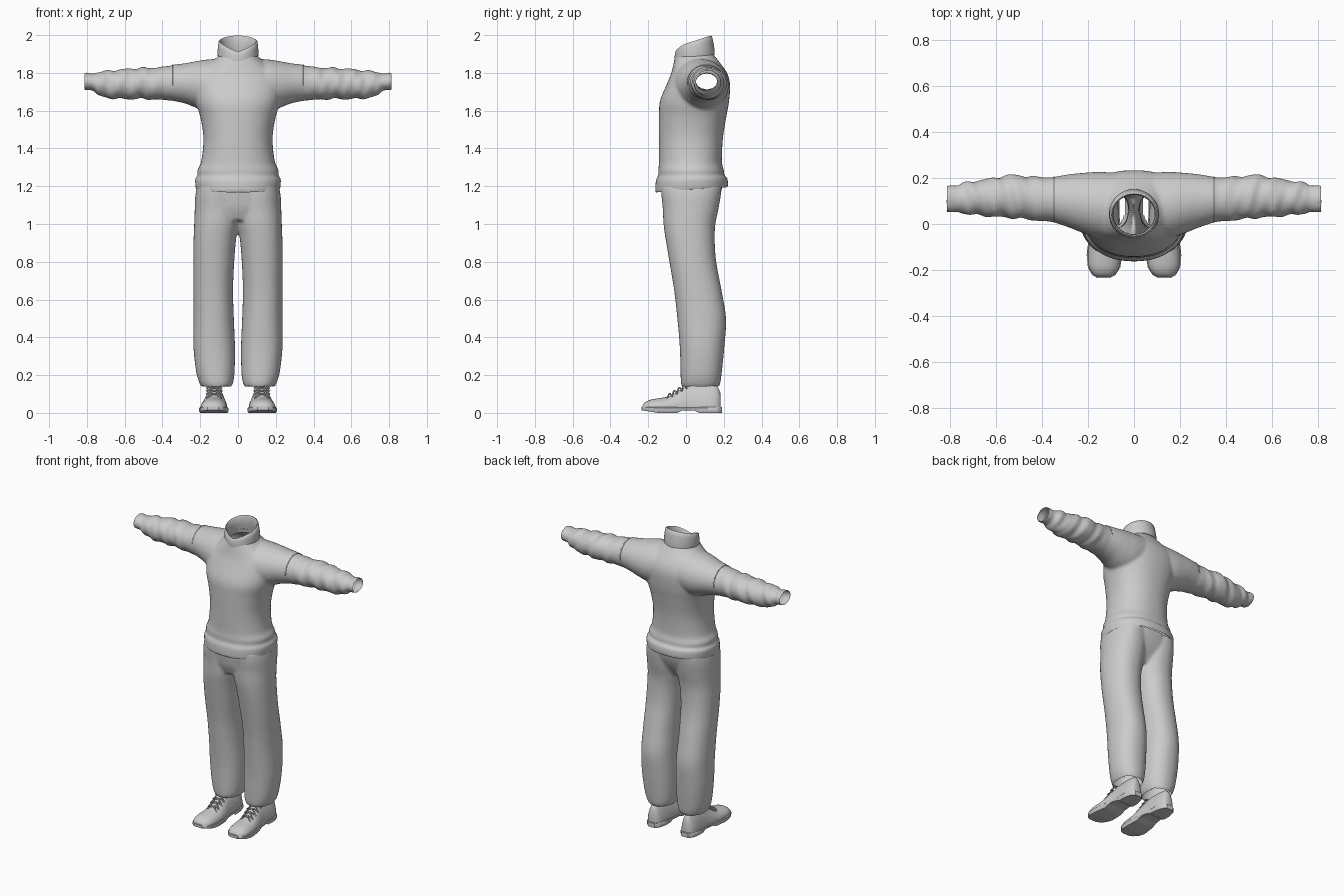
import bpy, bmesh, math
from mathutils import Vector

if "Cube" in bpy.data.objects:
    bpy.data.objects.remove(bpy.data.objects["Cube"])

grey = bpy.data.materials.new("plain grey")
grey.diffuse_color = (0.6, 0.6, 0.6, 1)
grey.use_nodes = True
grey.node_tree.nodes["Principled BSDF"].inputs["Base Color"].default_value = grey.diffuse_color


def finish(name, bm, angle=50):
    bmesh.ops.recalc_face_normals(bm, faces=bm.faces)
    me = bpy.data.meshes.new(name)
    bm.to_mesh(me)
    bm.free()
    me.materials.append(grey)
    ob = bpy.data.objects.new(name, me)
    bpy.context.collection.objects.link(ob)
    bpy.ops.object.select_all(action='DESELECT')
    ob.select_set(True)
    bpy.context.view_layer.objects.active = ob
    bpy.ops.object.shade_smooth_by_angle(angle=math.radians(angle))
    return ob


def blend(p, k, f):
    """Smooth interpolation through the section list."""
    a, b, c, d = (p[min(max(k + i, 0), len(p) - 1)] for i in (-1, 0, 1, 2))
    return [0.5 * (2 * q + (r - o) * f + (2 * o - 5 * q + 4 * r - s) * f * f
            + (3 * q - o - 3 * r + s) * f ** 3) for o, q, r, s in zip(a, b, c, d)]


def loft(bm, axis, sections, mirror=1, n=40, power=2.0, steps=5, warp=None):
    """Closed tube; a section is (position, a min, a max, b min, b max)."""
    rows = [blend(sections, k, i / steps) for k in range(len(sections) - 1) for i in range(steps)]
    rows.append(list(sections[-1]))
    rings = []
    for t, a0, a1, b0, b1 in rows:
        ring = []
        for i in range(n):
            u = 2 * math.pi * i / n
            ca, sa = math.cos(u), math.sin(u)
            a = (a0 + a1) / 2 + (a1 - a0) / 2 * math.copysign(abs(ca) ** (2 / power), ca)
            b = (b0 + b1) / 2 + (b1 - b0) / 2 * math.copysign(abs(sa) ** (2 / power), sa)
            v = Vector({'x': (t, a, b), 'y': (a, t, b), 'z': (a, b, t)}[axis])
            if warp:
                v = warp(v, u)
            v.x *= mirror
            ring.append(bm.verts.new(v))
        rings.append(ring)
    for r, s in zip(rings, rings[1:]):
        for i in range(n):
            bm.faces.new((r[i], r[(i + 1) % n], s[(i + 1) % n], s[i]))
    bm.faces.new(rings[0])
    bm.faces.new(rings[-1])


def fuse(name, bm, voxel, smooth, opening, shape):
    """Merge overlapping volumes into one cloth skin, then cut its openings."""
    bmesh.ops.recalc_face_normals(bm, faces=bm.faces)
    ob = finish(name, bm)
    m = ob.modifiers.new("merge", 'REMESH')
    m.mode, m.voxel_size = 'VOXEL', voxel
    bpy.ops.object.modifier_apply(modifier=m.name)
    m = ob.modifiers.new("soften", 'SMOOTH')
    m.iterations, m.factor = smooth, 0.5
    bpy.ops.object.modifier_apply(modifier=m.name)
    bm = bmesh.new()
    bm.from_mesh(ob.data)
    bmesh.ops.delete(bm, geom=[f for f in bm.faces if opening(f)], context='FACES')
    for v in bm.verts:
        shape(v.co)
    bm.to_mesh(ob.data)
    bm.free()
    bpy.ops.object.shade_smooth_by_angle(angle=math.radians(60))
    return ob


# Sweater: torso and sleeves
def crumple(v, u):
    k = min(max((v.x - 0.36) / 0.1, 0), 1) * min(max((0.77 - v.x) / 0.05, 0), 1)
    w = math.sin(v.x * 62 + 2.2 * math.sin(u)) + 0.6 * math.sin(v.x * 105 + 3 * u)
    return v + Vector((0, math.cos(u), math.sin(u))) * 0.0045 * k * w


bm = bmesh.new()
loft(bm, 'z', [
    (1.165, -.222, .222, -.162, .222), (1.20, -.226, .226, -.162, .222),
    (1.235, -.226, .226, -.158, .217), (1.255, -.214, .214, -.147, .203),
    (1.285, -.215, .215, -.147, .200), (1.33, -.195, .195, -.143, .190),
    (1.45, -.183, .183, -.143, .195), (1.56, -.198, .198, -.143, .212),
    (1.65, -.225, .225, -.138, .228), (1.74, -.235, .235, -.102, .233),
    (1.80, -.205, .205, -.078, .217), (1.86, -.135, .135, -.063, .175),
    (1.90, -.095, .095, -.052, .143)], n=56, power=2.25)
for s in (1, -1):
    loft(bm, 'x', [
        (.05, -.06, .22, 1.62, 1.875), (.15, -.062, .226, 1.60, 1.872),
        (.22, -.040, .222, 1.615, 1.862), (.28, -.016, .216, 1.638, 1.851),
        (.345, .006, .205, 1.652, 1.843), (.352, .008, .203, 1.653, 1.838),
        (.45, .018, .206, 1.660, 1.828), (.53, .026, .214, 1.662, 1.826),
        (.62, .032, .198, 1.662, 1.818), (.70, .040, .186, 1.668, 1.810),
        (.745, .046, .178, 1.684, 1.803), (.765, .052, .167, 1.706, 1.796),
        (.79, .050, .168, 1.708, 1.800), (.818, .050, .168, 1.710, 1.803)],
        mirror=s, warp=crumple)


def sweater_hole(f):
    c = f.calc_center_median()
    cuff = abs(c.x) > .80 and abs(f.normal.x) > .6
    hem = c.z < 1.18 and f.normal.z < -.6
    neck = c.z > 1.82 and (c.x / .092) ** 2 + ((c.y - .045) / .092) ** 2 < 1
    return cuff or hem or neck


def slant_hem(co):
    k = min(max((1.27 - co.z) / .08, 0), 1)
    co.z += k * (.012 + (co.y - .03) * .07)


fuse("sweater", bm, .009, 4, sweater_hole, slant_hem)

# Rolled collar, higher at the back and notched at the front
bm = bmesh.new()
rows, n = [], 48
for h, off in [(0, .004), (.3, .007), (.7, .004), (.95, .001), (1, -.005),
               (.92, -.011), (.4, -.012), (-.2, -.006)]:
    ring = []
    for i in range(n):
        u = 2 * math.pi * i / n
        x, y = math.cos(u) * (.102 + off), math.sin(u) * (.102 + off)
        back = (y + .105) / .21
        top = 1.936 + .064 * back - .026 * max(0, 1 - abs(x) / .08) * (y < 0)
        low = 1.842 + .05 * back + .012 * abs(x) / .1
        ring.append(bm.verts.new((x, .046 + y - .012 * h * back, low + (top - low) * h)))
    rows.append(ring)
for r, s in zip(rows, rows[1:]):
    for i in range(n):
        bm.faces.new((r[i], r[(i + 1) % n], s[(i + 1) % n], s[i]))
finish("collar", bm, 70)

# Trousers: pelvis and two legs
bm = bmesh.new()
loft(bm, 'z', [(1.02, -.20, .20, -.095, .11), (1.08, -.222, .222, -.118, .150),
               (1.14, -.226, .226, -.128, .178), (1.21, -.215, .215, -.135, .195)],
     n=56, power=2.3)
for s in (1, -1):
    loft(bm, 'z', [
        (.135, .038, .190, -.020, .172), (.16, .026, .205, -.027, .182),
        (.22, .018, .222, -.029, .190), (.35, .016, .236, -.033, .203),
        (.50, .022, .236, -.046, .212), (.65, .026, .236, -.063, .188),
        (.80, .020, .237, -.088, .160), (.92, .010, .235, -.108, .152),
        (1.00, -.004, .232, -.119, .156), (1.08, -.012, .229, -.123, .172),
        (1.15, -.005, .226, -.130, .184), (1.21, .005, .215, -.132, .190)],
        mirror=s, power=2.2)
fuse("trousers", bm, .010, 3,
     lambda f: abs(f.normal.z) > .7 and not .15 < f.calc_center_median().z < 1.19,
     lambda co: None)


# Shoes: upper, sole and laces on each side
def foot_half(y):
    """Centre and half width of the sole along the foot."""
    pts = [(-.232, .132, .030), (-.222, .131, .050), (-.19, .130, .070), (-.13, .128, .078),
           (-.05, .124, .070), (.04, .122, .059), (.12, .124, .060), (.17, .125, .046),
           (.19, .125, .024)]
    for p, q in zip(pts, pts[1:]):
        if y <= q[0]:
            f = max(0, (y - p[0]) / (q[0] - p[0]))
            return p[1] + (q[1] - p[1]) * f, p[2] + (q[2] - p[2]) * f
    return pts[-1][1:]


for s, side in ((1, "left"), (-1, "right")):
    # Upper
    bm = bmesh.new()
    tops = [(-.229, .040), (-.218, .055), (-.19, .069), (-.15, .077), (-.10, .085),
            (-.06, .105), (-.02, .128), (.02, .145), (.08, .150), (.13, .148),
            (.165, .140), (.182, .105)]
    secs = []
    for y, top in tops:
        c, w = foot_half(y)
        secs.append((y, c - w + .005, c + w - .005, .022 - (top - .022), top))

    def upper(v, u):
        v.z = max(v.z, .016)
        c = foot_half(v.y)[0]
        v.x = c + (v.x - c) * (1 - .22 * min(max((v.z - .05) / .1, 0), 1))
        return v
    loft(bm, 'y', secs, mirror=s, n=36, power=2.3, steps=3, warp=upper)
    finish(side + "_shoe_upper", bm, 60)

    # Sole with raised toe, arch and heel
    bm = bmesh.new()
    ys = [-.235 + .425 * (1 - math.cos(math.pi * i / 28)) / 2 for i in range(29)]
    outline = [(foot_half(y)[0] + foot_half(y)[1], y) for y in ys]
    outline += [(foot_half(y)[0] - foot_half(y)[1], y) for y in reversed(ys)]
    loops = []
    for level, grow in ((0, .93), (.3, 1), (1, 1), (1.15, .94)):
        ring = []
        for x, y in outline:
            c = foot_half(y)[0]
            low = .014 * max(0, (-.15 - y) / .085) + (.012 if -.03 < y < .065 else 0)
            high = .026 + .004 * max(0, (-.15 - y) / .085)
            ring.append(bm.verts.new((s * (c + (x - c) * grow), y, low + (high - low) * level)))
        loops.append(ring)
    m = len(outline)
    for r, q in zip(loops, loops[1:]):
        for i in range(m):
            bm.faces.new((r[i], r[(i + 1) % m], q[(i + 1) % m], q[i]))
    for r in (loops[0], loops[-1]):
        for i in range(28):
            bm.faces.new((r[i], r[i + 1], r[m - 2 - i], r[m - 1 - i]))
    finish(side + "_shoe_sole", bm, 40)

    # Criss-cross laces draped over the instep
    cu = bpy.data.curves.new(side + "_laces", 'CURVE')
    cu.dimensions, cu.bevel_depth, cu.bevel_resolution = '3D', .0042, 1
    for k in range(4):
        for d in (1, -1):
            sp = cu.splines.new('POLY')
            sp.points.add(6)
            for j, p in enumerate(sp.points):
                f = j / 3 - 1
                y = -.088 + .026 * k + .013 * d * f
                z = .094 + (y + .088) * .60 + .008 - .026 * f * f
                p.co = (s * (.126 + .042 * f), y, z, 1)
    cu.materials.append(grey)
    laces = bpy.data.objects.new(side + "_laces", cu)
    bpy.context.collection.objects.link(laces)

# Shoulder seams, a thin raised stitch line over each sleeve
for s, side in ((1, "left"), (-1, "right")):
    cu = bpy.data.curves.new(side + "_shoulder_seam", 'CURVE')
    cu.dimensions, cu.bevel_depth = '3D', .003
    sp = cu.splines.new('POLY')
    sp.points.add(16)
    for i, p in enumerate(sp.points):
        u = math.pi * (-.05 + 1.1 * i / 16)
        p.co = (s * .347, .106 + .098 * math.cos(u), 1.748 + .093 * math.sin(u), 1)
    cu.materials.append(grey)
    bpy.context.collection.objects.link(bpy.data.objects.new(side + "_shoulder_seam", cu))
